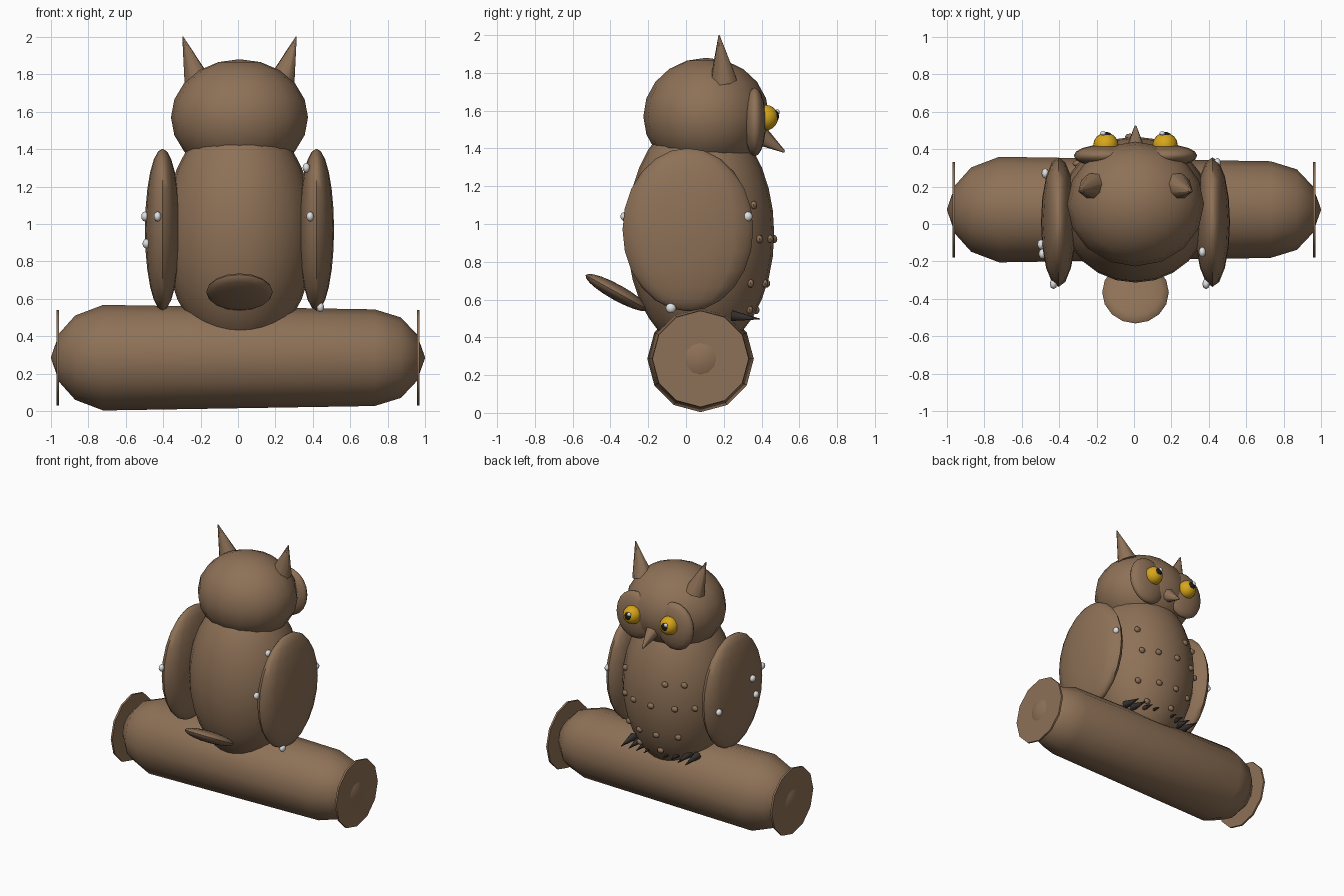
import bpy, bmesh, math
from mathutils import Vector, Matrix

if bpy.data.objects.get("Cube"):
    bpy.data.objects.remove(bpy.data.objects["Cube"])

CX = 0.008  # the bird sits slightly off the middle of the log


def material(name, color):
    m = bpy.data.materials.new(name)
    m.use_nodes = True
    m.diffuse_color = (*color, 1)
    m.node_tree.nodes["Principled BSDF"].inputs["Base Color"].default_value = (*color, 1)
    return m


BROWN = material("brown", (0.27, 0.165, 0.095))
YELLOW = material("yellow", (0.68, 0.38, 0.01))
BLACK = material("black", (0.012, 0.012, 0.012))
CLAW = material("dark_grey", (0.035, 0.03, 0.028))
WHITE = material("white", (0.75, 0.75, 0.75))


def finish(name, bm, mat, angle=60):
    bmesh.ops.recalc_face_normals(bm, faces=bm.faces)
    mesh = bpy.data.meshes.new(name)
    bm.to_mesh(mesh)
    bm.free()
    mesh.materials.append(mat)
    obj = bpy.data.objects.new(name, mesh)
    bpy.context.collection.objects.link(obj)
    bpy.ops.object.select_all(action="DESELECT")
    obj.select_set(True)
    bpy.context.view_layer.objects.active = obj
    bpy.ops.object.shade_smooth_by_angle(angle=math.radians(angle))
    return obj


def ellipsoid(name, center, radii, mat, seg=16, rings=10, tilt=0):
    bm = bmesh.new()
    place = (Matrix.Translation(center) @ Matrix.Rotation(tilt, 4, "X")
             @ Matrix.Diagonal((*radii, 1)))
    bmesh.ops.create_uvsphere(bm, u_segments=seg, v_segments=rings, radius=1, matrix=place)
    return finish(name, bm, mat)


def cone(name, base, tip, r1, r2, mat, seg=10):
    base, tip = Vector(base), Vector(tip)
    axis = tip - base
    place = (Matrix.Translation((base + tip) / 2)
             @ axis.to_track_quat("Z", "Y").to_matrix().to_4x4())
    bm = bmesh.new()
    bmesh.ops.create_cone(bm, cap_ends=True, segments=seg, radius1=r1, radius2=r2,
                          depth=axis.length, matrix=place)
    return finish(name, bm, mat)


# Log: rounded, slightly tapering profile spun around the x axis
LOG = Vector((0, 0.077, 0.286))
bm = bmesh.new()
profile = [(-1, 0), (-0.955, 0.13), (-0.87, 0.225), (-0.72, 0.282),
           (0.73, 0.258), (0.87, 0.215), (0.955, 0.125), (1, 0)]
verts = [bm.verts.new(LOG + Vector((x, 0, r))) for x, r in profile]
edges = [bm.edges.new(pair) for pair in zip(verts, verts[1:])]
bmesh.ops.spin(bm, geom=verts + edges, cent=LOG, axis=(1, 0, 0),
               angle=math.tau, steps=12, use_duplicate=False)
bmesh.ops.remove_doubles(bm, verts=bm.verts, dist=0.0005)
finish("log", bm, BROWN)

# Thin plates at the log ends
for side, label in ((-1, "right"), (1, "left")):
    cone(f"log_end_{label}", LOG + Vector((side * 0.956, 0, 0)),
         LOG + Vector((side * 0.97, 0, 0)), 0.255, 0.255, BROWN, 12)

# Body, head and tail
BODY, BODY_R = Vector((CX, 0.077, 0.95)), Vector((0.4, 0.39, 0.63))
ellipsoid("body", BODY, BODY_R, BROWN, 24, 16)
ellipsoid("head", (CX, 0.107, 1.57), (0.366, 0.333, 0.31), BROWN)
ellipsoid("tail", (CX, -0.365, 0.637), (0.178, 0.19, 0.042), BROWN, 16, 10, math.radians(-29))

# Paired parts
for side, label in ((-1, "right"), (1, "left")):
    def at(x, y, z):
        return (CX + side * x, y, z)

    ellipsoid(f"wing_{label}", at(0.411, 0.01, 0.97), (0.094, 0.346, 0.432), BROWN, 16, 12)
    cone(f"ear_tuft_{label}", at(0.225, 0.2, 1.76), at(0.303, 0.175, 2), 0.075, 0.003, BROWN, 8)
    ellipsoid(f"face_disc_{label}", at(0.17, 0.365, 1.54), (0.16, 0.058, 0.182), BROWN)
    ellipsoid(f"eye_{label}", at(0.158, 0.42, 1.563), (0.068,) * 3, YELLOW)
    ellipsoid(f"pupil_{label}", at(0.158, 0.472, 1.57), (0.032, 0.02, 0.032), BLACK, 12, 8)
    x, y, z = at(0.158, 0.484, 1.592)
    ellipsoid(f"eye_glint_{label}", (x - 0.015, y, z), (0.016, 0.012, 0.016), WHITE, 8, 6)
    for i in range(4):
        cx = 0.08 + 0.065 * i
        cone(f"claw_{label}_{i + 1}", at(cx, 0.24, 0.515), at(cx, 0.392, 0.497),
             0.029, 0.002, CLAW, 8)

cone("beak", (CX, 0.39, 1.47), (CX, 0.522, 1.382), 0.055, 0.006, BROWN, 8)


# Breast spots, placed on the curve of the body
spot_rows = {1.1: (-0.25, -0.13, 0.26), 0.92: (-0.31, -0.2, -0.03, 0.13, 0.24),
             0.685: (-0.2, -0.05, 0.1, 0.24), 0.545: (-0.05, 0.15)}
for z, row in spot_rows.items():
    for i, x in enumerate(row):
        rest = 1 - (x / BODY_R.x) ** 2 - ((z - BODY.z) / BODY_R.z) ** 2
        y = BODY.y + BODY_R.y * math.sqrt(max(rest, 0))
        ellipsoid(f"breast_spot_{int(z * 100)}_{i + 1}", (CX + x, y, z),
                  (0.027, 0.018, 0.022), BROWN, 8, 6)

# Pale dots on the wings
dots = [(-0.43, -0.32, 1.04), (-0.497, -0.11, 1.04), (-0.49, -0.16, 0.895),
        (-0.474, 0.27, 0.915), (0.385, -0.32, 1.04), (0.365, -0.15, 1.3),
        (0.44, -0.08, 0.555), (0.445, 0.325, 1.04)]
for i, dot in enumerate(dots):
    ellipsoid(f"wing_dot_{i + 1}", dot, (0.02, 0.028, 0.026), WHITE, 8, 6)
